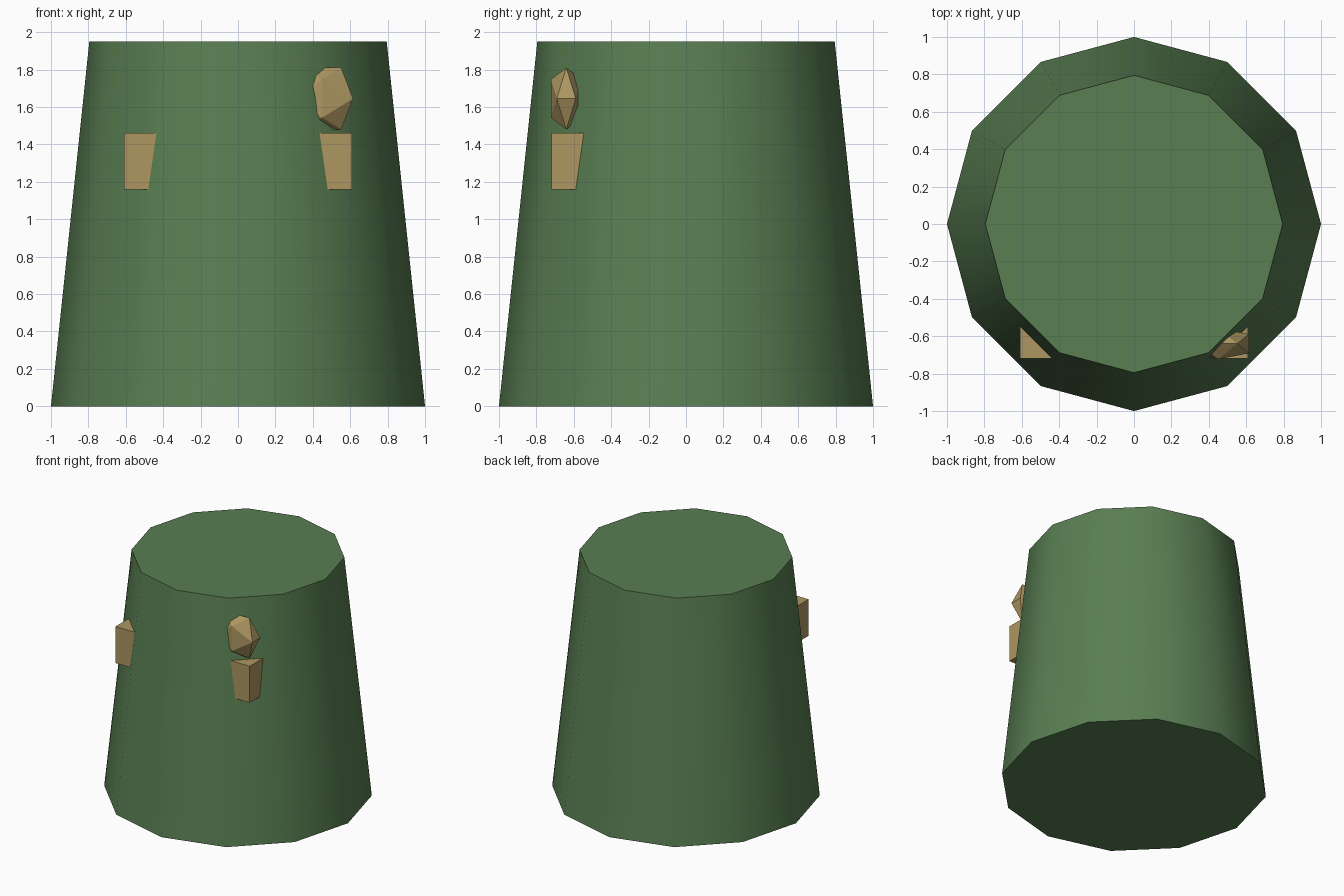
import bpy, bmesh, math

if "Cube" in bpy.data.objects:
    bpy.data.objects.remove(bpy.data.objects["Cube"])

PHI = (1 + math.sqrt(5)) / 2


def material(name, rgb):
    m = bpy.data.materials.new(name)
    m.diffuse_color = (*rgb, 1)
    m.use_nodes = True
    m.node_tree.nodes["Principled BSDF"].inputs["Base Color"].default_value = m.diffuse_color
    return m


green = material("green", (0.10, 0.21, 0.085))
tan = material("tan", (0.42, 0.31, 0.12))

# Tapered twelve-sided body, smooth round the side with sharp rims
bpy.ops.mesh.primitive_cone_add(vertices=12, radius1=1, radius2=0.795,
                                depth=1.95, location=(0, 0, 0.975))
body = bpy.context.object
body.name = "body"
body.data.materials.append(green)
bpy.ops.object.shade_smooth_by_angle(angle=math.radians(40))

# Square blocks sunk into the front of the body on both sides
for side, sx in (("left", -1), ("right", 1)):
    bpy.ops.mesh.primitive_cube_add(size=0.3, location=(sx * 0.46, -0.57, 1.31))
    block = bpy.context.object
    block.name = side + "_block"
    block.data.materials.append(tan)

# Flattened icosahedron above the right block, edges aligned to the axes
bm = bmesh.new()
for a in (-1, 1):
    for b in (-PHI, PHI):
        for p in ((a, 0, b), (0, b, a), (b, a, 0)):
            bm.verts.new(p)
bmesh.ops.convex_hull(bm, input=bm.verts)
bmesh.ops.recalc_face_normals(bm, faces=bm.faces)
mesh = bpy.data.meshes.new("knob")
bm.to_mesh(mesh)
bm.free()
knob = bpy.data.objects.new("knob", mesh)
bpy.context.collection.objects.link(knob)
knob.location = (0.45, -0.64, 1.645)
s = 0.165 / PHI
knob.scale = (s, s * 0.5, s)
mesh.materials.append(tan)
